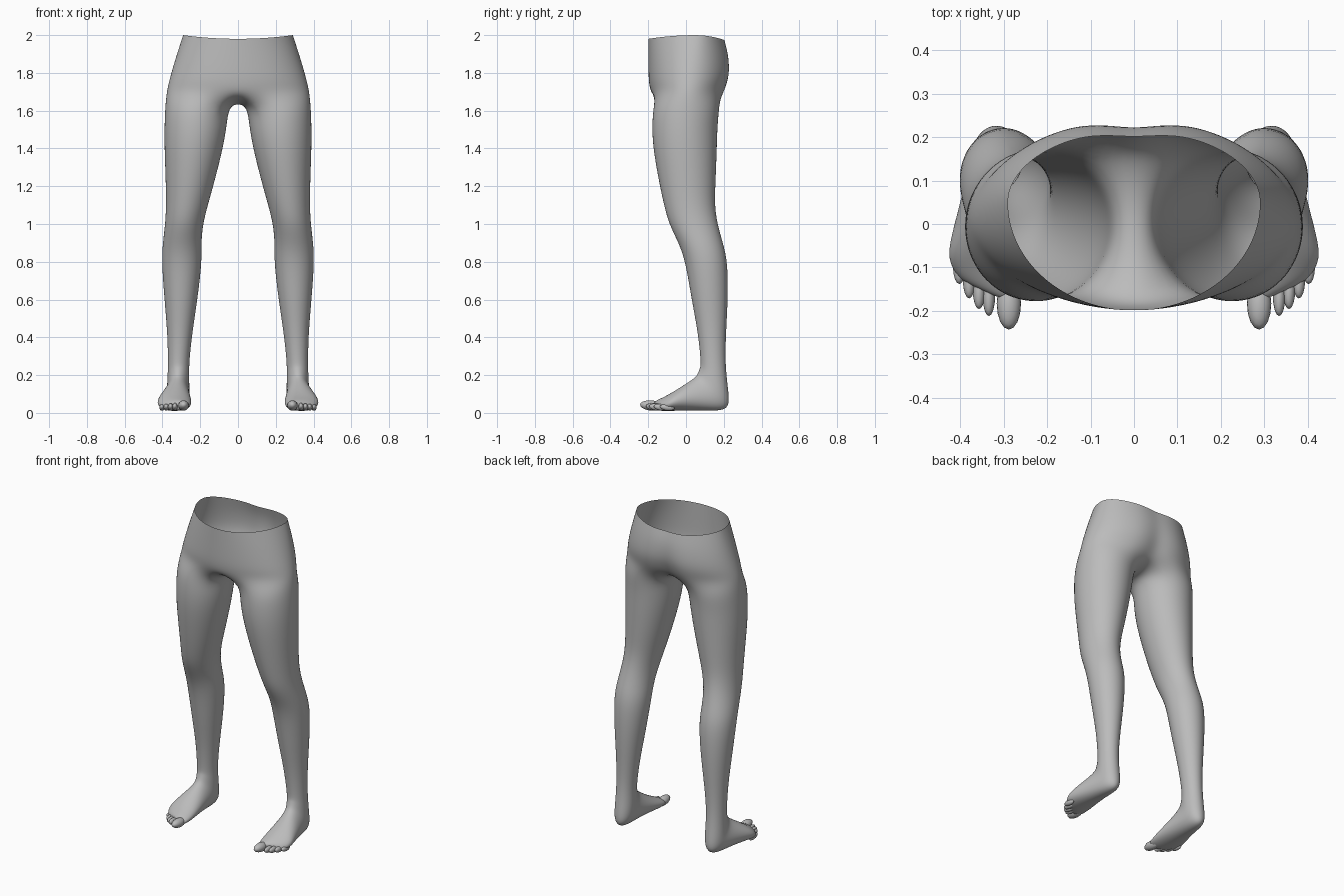
import bpy, bmesh, math
from mathutils import Vector

if "Cube" in bpy.data.objects:
    bpy.data.objects.remove(bpy.data.objects["Cube"])

skin = bpy.data.materials.new("plain grey")
skin.diffuse_color = (0.5, 0.5, 0.5, 1)
skin.use_nodes = True
skin.node_tree.nodes["Principled BSDF"].inputs["Base Color"].default_value = skin.diffuse_color
N = 20          # points around a leg
GROW = 1.016    # makes up for shrinkage under subdivision


def finish(bm, name, levels):
    bmesh.ops.recalc_face_normals(bm, faces=bm.faces)
    for f in bm.faces:
        f.smooth = True
    me = bpy.data.meshes.new(name)
    bm.to_mesh(me)
    bm.free()
    me.materials.append(skin)
    ob = bpy.data.objects.new(name, me)
    bpy.context.collection.objects.link(ob)
    mir = ob.modifiers.new("mirror", 'MIRROR')
    mir.use_clip = True
    if levels:
        sub = ob.modifiers.new("smooth", 'SUBSURF')
        sub.levels = sub.render_levels = levels


def bridge(bm, a, b, closed):
    n = len(a)
    for i in range(n if closed else n - 1):
        j = (i + 1) % n
        bm.faces.new((a[i], a[j], b[j], b[i]))


def leg_ring(bm, yf, zf, yb, zb, xi, xo):
    """Oval between a front/top point and a back/bottom point."""
    slant = 4 * max(0, -.06 - yb)      # the toe line runs back on the outside
    ring = []
    for i in range(N):
        t = math.tau * i / N
        c, s = math.cos(t) * GROW, math.sin(t) * GROW
        x = (xi + xo) / 2 + (xo - xi) / 2 * s
        y = (yf + yb) / 2 + (yf - yb) / 2 * c + slant * max(0, x - .30)
        ring.append(bm.verts.new((x, y, (zf + zb) / 2 + (zf - zb) / 2 * c)))
    return ring


# Foot: top y, z, bottom y, z, inner x, outer x
FOOT = [
    (-.178, .05, -.178, .022, .27, .385),
    (-.165, .066, -.165, .012, .257, .405),
    (-.12, .085, -.115, .01, .248, .425),
    (-.06, .116, -.04, .012, .247, .427),
    (.01, .16, .08, .013, .255, .40),
    (.05, .188, .195, .01, .258, .382),
    (.064, .208, .232, .04, .258, .376),
    (.075, .24, .222, .13, .258, .373),
]
# Leg: z, front y, back y, inner x, outer x
LEG = [
    (.26, .08, .207, .26, .37),
    (.42, .065, .211, .243, .373),
    (.60, .03, .222, .215, .389),
    (.80, -.002, .221, .191, .404),
    (.90, -.038, .195, .195, .398),
    (1.0, -.09, .166, .186, .385),
    (1.1, -.116, .151, .16, .38),
    (1.22, -.142, .156, .126, .382),
    (1.40, -.174, .163, .08, .389),
    (1.52, -.18, .166, .06, .389),
    (1.62, -.172, .176, .05, .385),
]
bm = bmesh.new()
rings = [leg_ring(bm, *f) for f in FOOT]
rings += [leg_ring(bm, yf, z, yb, z, xi, xo) for z, yf, yb, xi, xo in LEG]
bm.faces.new(rings[0])
for a, b in zip(rings, rings[1:]):
    bridge(bm, a, b, True)
top = rings[-1]

# Crotch: the inner arc of the thigh joins the centre line
mids = []
for k in range(7):
    y = .155 - .315 * k / 6
    mids.append(bm.verts.new((0, y, 1.638 + 2.2 * y * y)))
bridge(bm, top[12:19], mids, False)

# Pelvis: z, half width, front y, back y
PELVIS = [
    (1.695, .38, -.188, .216),
    (1.75, .368, -.198, .236),
    (1.81, .352, -.20, .246),
    (1.90, .325, -.20, .236),
    (2.0, .292, -.20, .216),
]
arc = [mids[-1], top[18], top[19]] + top[:13] + [mids[0]]
for z, w, yf, yb in PELVIS:
    yc = .01 + .13 * (z - 1.695)
    cleft = max(.016, .045 - .17 * (z - 1.695))
    row = []
    for j in range(17):
        t = math.pi * j / 16
        c, s = math.cos(t), math.sin(t)
        x = 0 if j in (0, 16) else w * s
        if c > 0:
            y = yc + (yf - yc) * c
        else:
            y = yc - (yb - yc) * c - cleft * math.exp(-(x / .07) ** 2)
        dip = (.02 if c > 0 else .03) * c * c if z == 2.0 else 0
        row.append(bm.verts.new((x, y, z - dip)))
    bridge(bm, arc, row, False)
    arc = row
finish(bm, "legs_and_hips", 2)

# Toes: tip x, tip y, half width, half length, half height
toes = [(.288, -.243, .028, .06, .027)]
for i in range(4):
    toes.append((.334 + .0227 * i, -.212 + .012 * i + .0042 * i * i,
                 .0145, .048 - .003 * i, .02 - .001 * i))
bm = bmesh.new()
for x, y, rx, ry, rz in toes:
    made = bmesh.ops.create_uvsphere(bm, u_segments=16, v_segments=10, radius=1)
    for v in made["verts"]:
        p = v.co.copy()
        v.co = Vector((x + p.x * rx, y + ry + p.y * ry,
                       .012 + rz + p.z * rz - .004 * p.y))
finish(bm, "toes", 0)
